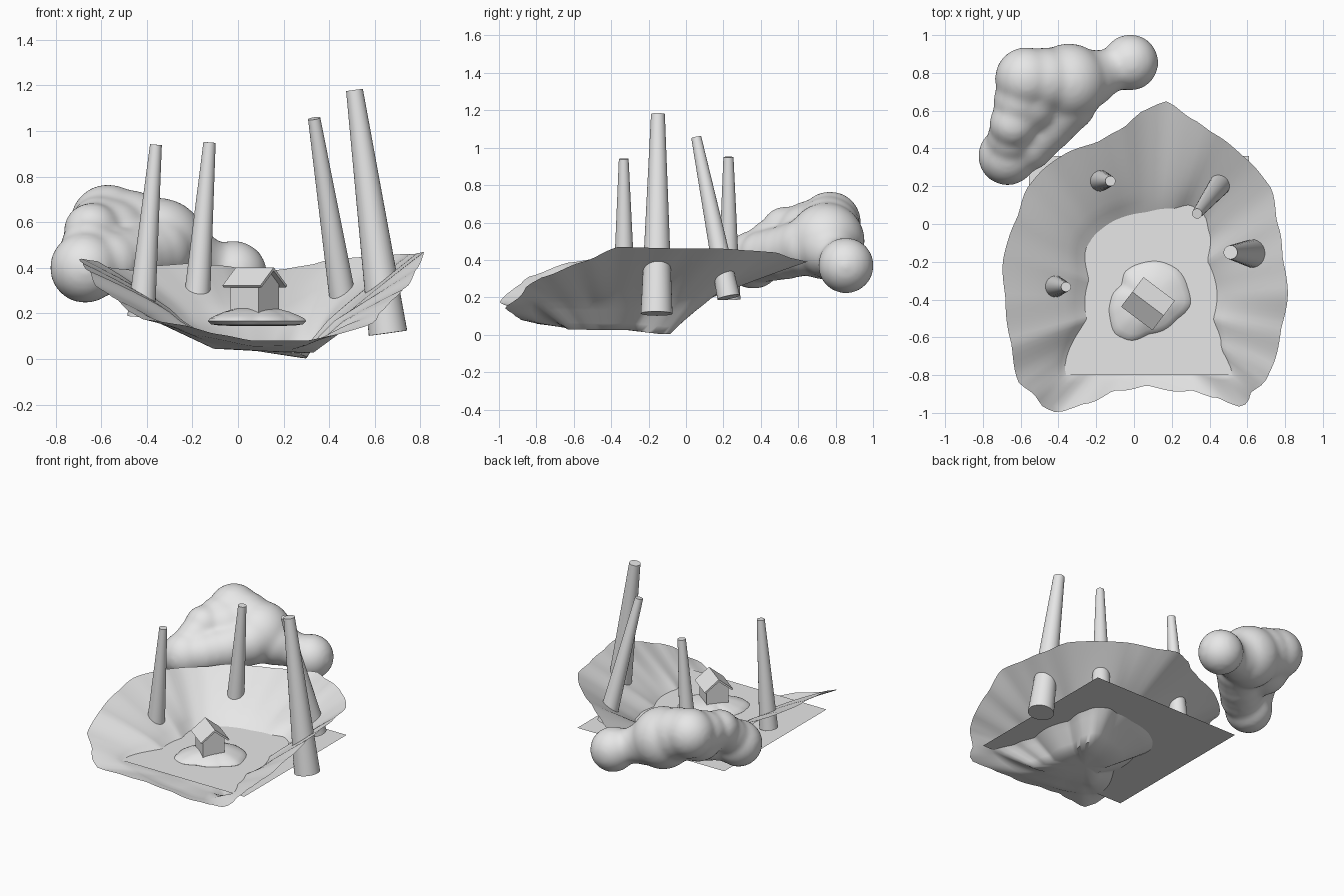
import bpy, bmesh, math
from mathutils import Vector, Matrix

if "Cube" in bpy.data.objects:
    bpy.data.objects.remove(bpy.data.objects["Cube"])

grey = bpy.data.materials.new("plain_grey")
grey.diffuse_color = (0.8, 0.8, 0.8, 1)
grey.use_nodes = True
grey.node_tree.nodes["Principled BSDF"].inputs["Base Color"].default_value = grey.diffuse_color


def finish(name, bm, angle=None, closed=True):
    if closed:
        bmesh.ops.recalc_face_normals(bm, faces=bm.faces)
    me = bpy.data.meshes.new(name)
    bm.to_mesh(me)
    bm.free()
    ob = bpy.data.objects.new(name, me)
    bpy.context.collection.objects.link(ob)
    me.materials.append(grey)
    if angle:
        bpy.ops.object.select_all(action='DESELECT')
        bpy.context.view_layer.objects.active = ob
        ob.select_set(True)
        bpy.ops.object.shade_smooth_by_angle(angle=math.radians(angle))
    return ob


def polar(points, c, n):
    """Resample a closed outline (x, y, z) at n even angles around c."""
    keys = sorted((math.atan2(y - c[1], x - c[0]), math.hypot(x - c[0], y - c[1]), z)
                  for x, y, z in points)
    tau = 2 * math.pi
    keys = [(keys[-1][0] - tau,) + keys[-1][1:]] + keys + [(keys[0][0] + tau,) + keys[0][1:]]
    out = []
    for i in range(n):
        a = -math.pi + tau * i / n
        for k, l in zip(keys, keys[1:]):
            if k[0] <= a <= l[0]:
                t = (a - k[0]) / max(l[0] - k[0], 1e-6)
                t = t * t * (3 - 2 * t) * 0.5 + t * 0.5
                r, z = k[1] + (l[1] - k[1]) * t, k[2] + (l[2] - k[2]) * t
                out.append(Vector((c[0] + r * math.cos(a), c[1] + r * math.sin(a), z)))
                break
    return out


def loft(bm, rings, start=None, end=None):
    """Skin rings in order, with optional centre points closing the ends."""
    vs = [[bm.verts.new(p) for p in r] for r in rings]
    n = len(vs[0])
    for a, b in zip(vs, vs[1:]):
        for i in range(n):
            j = (i + 1) % n
            bm.faces.new((a[i], b[i], b[j], a[j]))
    for pt, r, flip in ((start, vs[0], False), (end, vs[-1], True)):
        if pt is not None:
            v = bm.verts.new(pt)
            for i in range(n):
                f = (v, r[i], r[(i + 1) % n])
                bm.faces.new(f[::-1] if flip else f)


# Bowl-shaped land: floor, shoreline and raised wavy rim
rim_pts = [
    (.17, .65, .39), (.30, .56, .41), (.42, .48, .44), (.60, .34, .45), (.72, .2, .46),
    (.76, 0, .46), (.79, -.2, .465), (.815, -.36, .47), (.78, -.55, .39), (.73, -.76, .31),
    (.69, -.84, .27), (.62, -.89, .2), (.6, -.95, .16), (.55, -.97, .14), (.45, -.92, .11),
    (.3, -.88, .08), (.07, -.855, .08), (-.1, -.88, .11), (-.25, -.95, .15), (-.42, -.995, .175),
    (-.48, -.97, .21), (-.53, -.9, .26), (-.61, -.84, .31), (-.65, -.63, .385), (-.68, -.4, .42),
    (-.69, -.17, .44), (-.62, .03, .43), (-.56, .2, .40), (-.47, .3, .39), (-.35, .38, .41),
    (-.2, .43, .42), (-.07, .5, .41), (.07, .61, .39)]
W = 0.166
shore_pts = [(x, y, W) for x, y in (
    (-.36, -.8), (-.25, -.5), (-.24, -.3), (-.25, -.12), (-.2, -.05), (-.1, .02), (.05, .06),
    (.2, .08), (.3, .1), (.37, .05), (.4, -.05), (.39, -.2), (.43, -.3), (.42, -.5),
    (.46, -.65), (.52, -.8))] + [(-.2, -.78, .105), (.07, -.77, .055), (.3, -.78, .06)]
C, N = (.08, -.4), 144
rim = polar(rim_pts, C, N)
shore = polar(shore_pts, C, N)
mid = Vector((C[0], C[1], .035))
floor = []
for p in shore:
    a = math.atan2(p.y - C[1], p.x - C[0])
    g = math.exp(-((a - .95) / .3) ** 2)
    right = .5 + .5 * math.cos(a)
    q = mid.lerp(p, .4 + .2 * right + .15 * g)
    q.z = .048 - .023 * right - .027 * g
    floor.append(q)
rings = [[mid.lerp(q, .5) for q in floor], floor]
for t in (.25, .5, .75, 1):
    rings.append([q.lerp(p, t) for q, p in zip(floor, shore)])
for k in range(1, 9):
    u = k / 8
    ring = []
    for s, r in zip(shore, rim):
        e = .8 + .15 * min(1, max(0, (s.x + .1) / .4))
        p = s.lerp(r, u)
        p.z = s.z + (r.z - s.z) * u ** e
        ring.append(p)
    rings.append(ring)
bm = bmesh.new()
loft(bm, rings, start=mid)
finish("land", bm, 60, closed=False)

# Water sheet
bm = bmesh.new()
bm.faces.new([bm.verts.new((x, y, W)) for x, y in
              ((-.555, -.8), (.61, -.8), (.61, .36), (-.555, .36))])
finish("water", bm, closed=False)

# Rounded island
isle_pts = [(x, y, .165) for x, y in (
    (-.13, -.48), (-.12, -.39), (-.065, -.32), (-.045, -.25), (.03, -.21), (.16, -.205),
    (.24, -.25), (.285, -.34), (.30, -.42), (.22, -.51), (.085, -.58), (-.03, -.615), (-.1, -.58))]
ic = (.08, -.4)
edge = polar(isle_pts, ic, 64)
rings = [[Vector((ic[0] + (p.x - ic[0]) * s, ic[1] + (p.y - ic[1]) * s, z)) for p in edge]
         for s, z in ((.75, .146), (.93, .152), (1, .167), (.95, .179), (.85, .19), (.65, .208), (.4, .222))]
bm = bmesh.new()
loft(bm, rings, start=(*ic, .144), end=(*ic, .227))
finish("island", bm, 60)


# Small house: prisms along the ridge direction
def prism(name, profile, half):
    bm = bmesh.new()
    f = bm.faces.new([bm.verts.new((-half, y, z)) for y, z in profile])
    ext = bmesh.ops.extrude_face_region(bm, geom=[f])
    bmesh.ops.translate(bm, vec=(2 * half, 0, 0),
                        verts=[v for v in ext["geom"] if isinstance(v, bmesh.types.BMVert)])
    bm.transform(Matrix.Translation((.074, -.422, 0)) @ Matrix.Rotation(math.radians(-37), 4, 'Z'))
    finish(name, bm)


prism("house_walls", [(-.074, .2), (.074, .2), (.074, .325), (0, .388), (-.074, .325)], .077)
prism("house_roof", [(-.098, .322), (0, .402), (.098, .322), (.09, .314), (0, .386), (-.09, .314)], .104)


# Leaning tapered trunks
def trunk(name, base, top, r0, r1):
    base, top = Vector(base), Vector(top)
    d = top - base
    bm = bmesh.new()
    bmesh.ops.create_cone(bm, cap_ends=True, segments=32, radius1=r0, radius2=r1, depth=d.length)
    rot = Vector((0, 0, 1)).rotation_difference(d).to_matrix().to_4x4()
    bm.transform(Matrix.Translation((base + top) / 2) @ rot)
    finish(name, bm, 40)


trunk("trunk_right", (.658, -.157, .113), (.511, -.15, 1.18), .085, .037)
trunk("trunk_back_right", (.47, .228, .2), (.334, .055, 1.055), .061, .027)
trunk("trunk_left", (-.425, -.33, .183), (-.36, -.333, .94), .061, .026)
trunk("trunk_back_left", (-.186, .23, .19), (-.125, .227, .95), .061, .027)

# Lumpy cloud: overlapping balls fused into one soft skin
bm = bmesh.new()
for x, y, z, r in ((-.02, .855, .37, .15), (-.67, .36, .40, .156), (-.345, .75, .50, .207),
                   (-.57, .77, .60, .167), (-.64, .53, .56, .127), (-.16, .80, .42, .125),
                   (-.55, .65, .53, .17), (-.24, .77, .45, .155), (-.47, .76, .565, .175),
                   (-.56, .42, .42, .14), (-.455, .53, .44, .147), (-.355, .64, .47, .157),
                   (-.405, .585, .455, .15), (-.51, .475, .43, .143), (-.605, .65, .575, .14),
                   (-.655, .45, .49, .125)):
    bmesh.ops.create_icosphere(bm, subdivisions=4, radius=r, matrix=Matrix.Translation((x, y, z)))
cloud = finish("cloud", bm, 180)
rm = cloud.modifiers.new("fuse", 'REMESH')
rm.mode, rm.voxel_size, rm.use_smooth_shade = 'VOXEL', .016, True
sm = cloud.modifiers.new("soften", 'SMOOTH')
sm.factor, sm.iterations = .5, 18
